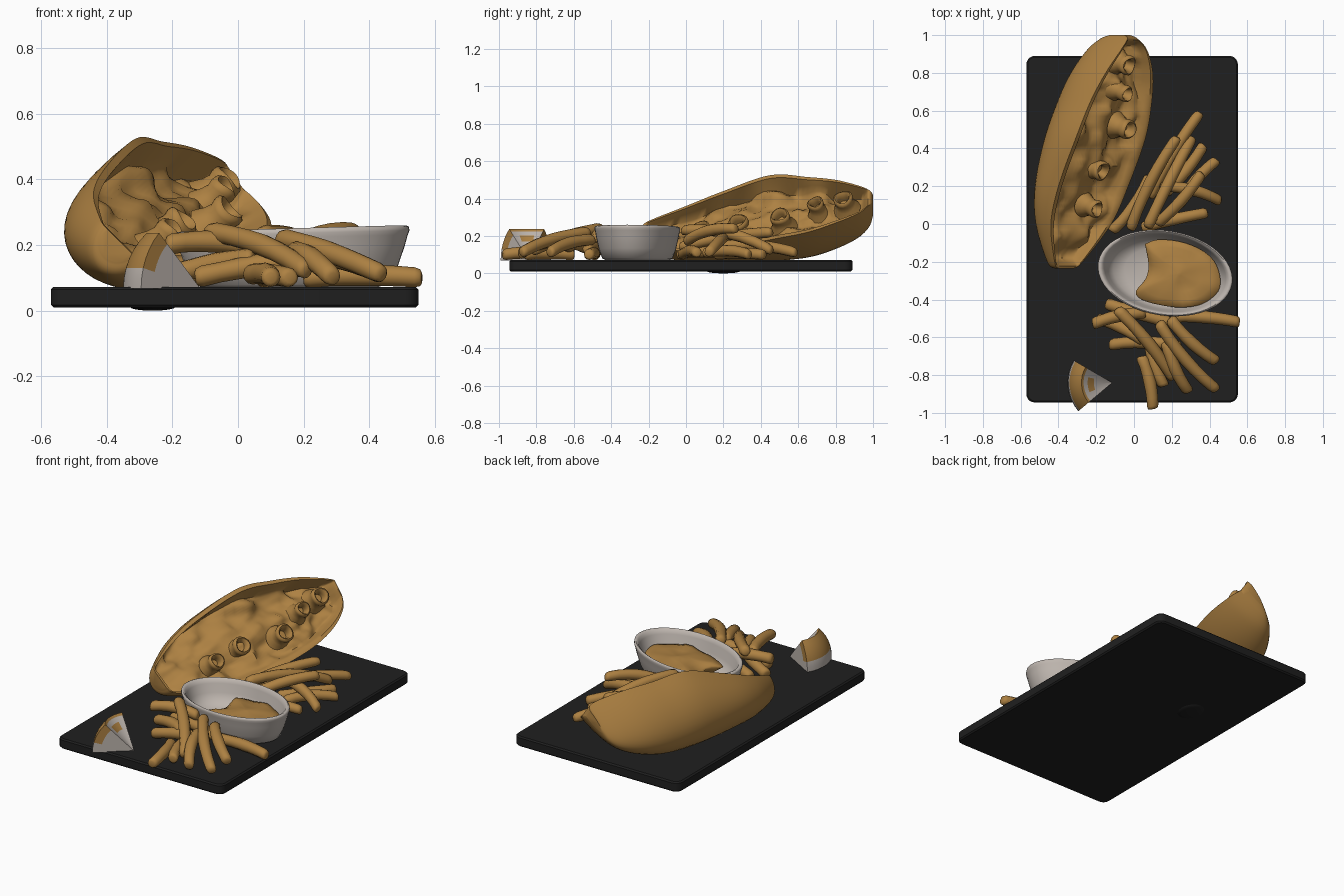
import bpy, bmesh, math, random
from mathutils import Vector, noise, Matrix

if "Cube" in bpy.data.objects:
    bpy.data.objects.remove(bpy.data.objects["Cube"])

random.seed(4)


def material(name, rgb):
    m = bpy.data.materials.new(name)
    m.diffuse_color = (*rgb, 1)
    m.use_nodes = True
    m.node_tree.nodes["Principled BSDF"].inputs["Base Color"].default_value = m.diffuse_color
    return m


BROWN = material("golden brown", (0.42, 0.22, 0.055))
GREY = material("warm light grey", (0.52, 0.47, 0.43))
BLACK = material("slate black", (0.014, 0.014, 0.014))


def finish(name, bm, mats, angle=50):
    bmesh.ops.recalc_face_normals(bm, faces=bm.faces)
    me = bpy.data.meshes.new(name)
    bm.to_mesh(me)
    bm.free()
    for m in mats:
        me.materials.append(m)
    ob = bpy.data.objects.new(name, me)
    bpy.context.collection.objects.link(ob)
    bpy.ops.object.select_all(action='DESELECT')
    ob.select_set(True)
    bpy.context.view_layer.objects.active = ob
    bpy.ops.object.shade_smooth_by_angle(angle=math.radians(angle))
    return ob


def loft(name, rings, mat, angle=50):
    """Skin a list of closed rings of equal length, capped at both ends."""
    bm = bmesh.new()
    vs = [[bm.verts.new(p) for p in r] for r in rings]
    n = len(vs[0])
    for a, b in zip(vs, vs[1:]):
        for i in range(n):
            bm.faces.new((a[i], a[(i + 1) % n], b[(i + 1) % n], b[i]))
    bm.faces.new(vs[0])
    bm.faces.new(vs[-1])
    return finish(name, bm, [mat], angle)


def spline(table, steps):
    """Smooth interpolation through the rows of a table."""
    rows = [table[0]] + list(table) + [table[-1]]
    out = []
    for i in range(1, len(rows) - 2):
        for k in range(steps):
            t = k / steps
            out.append([0.5 * (2 * b + (c - a) * t + (2 * a - 5 * b + 4 * c - d) * t * t
                               + (3 * b - a - 3 * c + d) * t ** 3)
                        for a, b, c, d in zip(*rows[i - 1:i + 3])])
    return out + [list(table[-1])]


# Board with rounded corners and a slight swelling underneath
def board_ring(z, inset):
    r, pts = 0.045, []
    for cx, cy, a0 in ((0.505, 0.845, 0), (-0.525, 0.845, 90), (-0.525, -0.9, 180), (0.505, -0.9, 270)):
        for k in range(6):
            a = math.radians(a0 + k * 18)
            pts.append((cx + (r - inset) * math.cos(a), cy + (r - inset) * math.sin(a), z))
    return pts


loft("serving_board", [board_ring(0.01, 0.008), board_ring(0.018, 0), board_ring(0.064, 0),
                       board_ring(0.072, 0.008)], BLACK, 30)
bm = bmesh.new()
bmesh.ops.create_uvsphere(bm, u_segments=20, v_segments=8, radius=1,
                          matrix=Matrix.Translation((-0.26, 0.2, 0.012)) @ Matrix.Diagonal((0.07, 0.09, 0.012, 1)))
finish("board_underside_bump", bm, [BLACK])

# Tilted hollow shell: y, upper rim x z, lower rim x z, outermost x, lowest z
stations = [
    (-0.235, -0.40, 0.25, -0.32, 0.17, -0.42, 0.15),
    (-0.20, -0.42, 0.28, -0.27, 0.14, -0.46, 0.10),
    (0.00, -0.44, 0.36, -0.12, 0.12, -0.52, 0.065),
    (0.20, -0.40, 0.44, -0.03, 0.13, -0.525, 0.062),
    (0.45, -0.31, 0.525, 0.06, 0.18, -0.475, 0.065),
    (0.65, -0.23, 0.515, 0.095, 0.22, -0.405, 0.085),
    (0.80, -0.15, 0.50, 0.10, 0.27, -0.335, 0.13),
    (0.92, -0.07, 0.47, 0.07, 0.32, -0.25, 0.19),
    (0.98, -0.035, 0.445, 0.02, 0.365, -0.18, 0.25),
    (1.0, -0.05, 0.42, -0.02, 0.38, -0.13, 0.31),
]
rings = []
for y, ux, uz, lx, lz, xmin, zmin in spline(stations, 7):
    U, L = Vector((ux, y, uz)), Vector((lx, y, lz))
    mid, half = (U + L) / 2, (U - L) / 2
    v = Vector((-math.sqrt(max((mid.x - xmin) ** 2 - half.x ** 2, 1e-4)), 0,
                -math.sqrt(max((mid.z - zmin) ** 2 - half.z ** 2, 1e-4))))
    ring = [mid + half * math.cos(a) + v * math.sin(a)
            for a in (math.pi * k / 24 for k in range(25))]
    end = max(0, min(1, (0.975 - y) / 0.03, (y + 0.22) / 0.03))
    for k in range(33):                      # lumpy filling inside the rim
        s = 0.05 + 0.90 * k / 32
        p = L.lerp(U, s)
        room = 0.75 * v.length * math.sqrt(1 - (2 * s - 1) ** 2)
        ramp = min(1, k / 2, (32 - k) / 2) * end
        depth = 0.05 + 0.055 * s + 0.07 * noise.noise(p * 8) + 0.025 * noise.noise(p * 19)
        ring.append(p + v.normalized() * max(0.01, min(depth, room)) * ramp)
    rings.append(ring)
loft("filled_shell", rings, BROWN, 60)


# Small open rings set in the filling
def tube_ring(name, c, r):
    axis = Vector((0.7, -0.25, 0.65)).normalized()
    q = axis.to_track_quat('Z', 'Y')
    prof = [(1.5, -0.09), (1.12, -0.055), (0.98, -0.03), (1.08, -0.012), (1.05, 0.005), (0.85, 0.012),
            (0.65, 0.002), (0.55, -0.02), (0.5, -0.04)]
    loft(name, [[Vector(c) + q @ Vector((r * f * math.cos(t), r * f * math.sin(t), h + 0.006 * math.sin(2 * t + c[1] * 9)))
                 for t in (math.tau * k / 18 for k in range(18))] for f, h in prof], BROWN, 70)


for i, (c, r) in enumerate([((-0.03, 0.84, 0.40), 0.05), ((-0.04, 0.69, 0.375), 0.042), ((-0.03, 0.50, 0.305), 0.05),
                            ((-0.17, 0.28, 0.275), 0.05), ((-0.2, 0.08, 0.245), 0.045)]):
    tube_ring(f"filling_ring_{i}", c, r)

# Oval bowl: scale, height
ROT = Matrix.Rotation(math.radians(-9), 3, 'Z')
CENTRE = Vector((0.165, -0.26, 0))


def oval(f, z, n=48):
    return [CENTRE + ROT @ Vector((0.36 * math.cos(t) * f, 0.225 * math.sin(t) * f,
                                   z * (1 + 0.04 * math.cos(t))))
            for t in (math.tau * k / n for k in range(n))]


loft("dip_bowl", [oval(f, z) for f, z in (
    (0.74, 0.070), (0.82, 0.08), (0.90, 0.13), (0.96, 0.19), (0.985, 0.222), (1.0, 0.235),
    (0.995, 0.246), (0.97, 0.25), (0.93, 0.243), (0.90, 0.222), (0.85, 0.17), (0.77, 0.12),
    (0.6, 0.10), (0.3, 0.095))], GREY, 60)

# Dip: a domed patch with a hollow left edge, kept inside the bowl wall
outline = [(0.05, -0.10), (0.12, -0.075), (0.24, -0.085), (0.35, -0.125), (0.43, -0.19),
           (0.465, -0.28), (0.455, -0.36), (0.38, -0.425), (0.26, -0.45), (0.13, -0.435),
           (0.03, -0.405), (0.0, -0.36), (0.055, -0.29), (0.07, -0.21)]
outline = spline(outline + outline[:1], 3)[:-1]
mid = Vector((0.24, -0.265))
rings = []
for f, h in ((0.72, 0.11), (0.96, 0.165), (0.93, 0.175), (0.75, 0.185), (0.5, 0.19), (0.25, 0.19), (0.05, 0.19)):
    ring = []
    for p in outline:
        q = mid.lerp(Vector(p), f)
        lump = 0.02 * noise.noise(Vector((q.x * 9, q.y * 9, 0))) + 0.05 * (q.x - 0.24)
        ring.append((q.x, q.y, h + (lump if h > 0.12 else 0)))
    rings.append(ring)
loft("dip", rings, BROWN, 60)


# Fries: start, end, upward bow
def fry(name, a, b, bow, r=0.029):
    a, b = Vector(a), Vector(b)
    d = (b - a).normalized()
    side = d.cross(Vector((0, 0, 1))).normalized()
    up = side.cross(d)
    sway = random.uniform(-0.025, 0.025)
    rings = []
    for t, f in ((0, 0.55), (0.015, 0.85), (0.06, 1), (0.2, 0.96), (0.35, 1), (0.5, 1.04),
                 (0.65, 1), (0.8, 0.97), (0.94, 0.95), (0.985, 0.8), (1, 0.5)):
        arc = 4 * t * (1 - t)
        c = a.lerp(b, t) + up * bow * arc * 0.8 + side * sway * arc
        rings.append([c + (side * math.cos(k * math.tau / 12) + up * math.sin(k * math.tau / 12)) * r * f
                      for k in range(12)])
    loft(name, rings, BROWN, 60)


back_fries = [
    ((0.08, 0.14, 0.14), (0.35, 0.59, 0.11), 0.03), ((-0.02, -0.03, 0.14), (0.23, 0.46, 0.22), 0.02),
    ((0.07, -0.02, 0.23), (0.31, 0.46, 0.12), 0.05), ((0.24, 0.10, 0.11), (0.44, 0.34, 0.10), 0.02),
    ((0.14, 0.20, 0.19), (0.46, 0.12, 0.11), 0.03), ((0.04, -0.02, 0.10), (0.39, 0.06, 0.11), 0.02),
    ((-0.12, -0.04, 0.10), (0.08, 0.25, 0.10), 0.02), ((0.12, 0.0, 0.17), (0.36, 0.27, 0.24), 0.03),
    ((0.16, 0.16, 0.10), (0.37, 0.42, 0.10), 0.01)]
front_fries = [
    ((-0.22, -0.53, 0.20), (0.06, -0.47, 0.19), 0.02), ((-0.15, -0.42, 0.11), (0.22, -0.53, 0.13), 0.02),
    ((0.20, -0.49, 0.10), (0.56, -0.52, 0.10), 0.01), ((-0.09, -0.45, 0.24), (0.21, -0.82, 0.12), 0.025),
    ((-0.13, -0.64, 0.10), (0.25, -0.65, 0.16), 0.01), ((0.04, -0.70, 0.11), (0.10, -0.98, 0.10), 0.01),
    ((0.13, -0.52, 0.22), (0.44, -0.88, 0.11), 0.02), ((0.19, -0.50, 0.18), (0.44, -0.73, 0.11), 0.02),
    ((0.17, -0.62, 0.18), (0.29, -0.89, 0.10), 0.03), ((0.08, -0.60, 0.10), (0.16, -0.86, 0.10), 0.01),
    ((-0.20, -0.50, 0.11), (0.05, -0.62, 0.16), 0.01)]
for i, f in enumerate(back_fries):
    fry(f"back_fry_{i}", *f, r=0.03)
for i, f in enumerate(front_fries):
    fry(f"front_fry_{i}", *f, r=0.032)

# Citrus wedge: rind brown above and pale below, pale cut faces, brown patch on the top cut
apex = Vector((-0.115, -0.84, 0.068))
bm = bmesh.new()
NA, NE, radii = 8, 6, (0.02, 0.4, 0.6, 0.8, 0.93, 1)


def wedge_pt(f, k, e):
    az, el = math.radians(150 + 70 * k / NA), math.radians(46 * e)
    return apex + Vector((math.cos(az) * math.cos(el), math.sin(az) * math.cos(el), math.sin(el))) * 0.235 * f


def quad(pts, mat):
    bm.faces.new([bm.verts.new(p) for p in pts]).material_index = mat


for k in range(NA):
    for e in range(NE):
        quad([wedge_pt(1, k + a, (e + b) / NE) for a, b in ((0, 0), (1, 0), (1, 1), (0, 1))], int(e > 1))
    for e in (0, 1):
        for f0, f1 in zip(radii, radii[1:]):
            brown = e == 1 and (f0 > 0.9 or (0.5 < f0 < 0.7 and 2 <= k <= 5))
            quad([wedge_pt(f0, k, e), wedge_pt(f1, k, e), wedge_pt(f1, k + 1, e), wedge_pt(f0, k + 1, e)], int(brown))
for k in (0, NA):
    for e in range(NE):
        for f0, f1 in zip(radii, radii[1:]):
            quad([wedge_pt(f0, k, e / NE), wedge_pt(f1, k, e / NE),
                  wedge_pt(f1, k, (e + 1) / NE), wedge_pt(f0, k, (e + 1) / NE)], int(f0 > 0.7 and e > 1))
bmesh.ops.remove_doubles(bm, verts=bm.verts, dist=0.0005)
finish("citrus_wedge", bm, [GREY, BROWN], 35)
